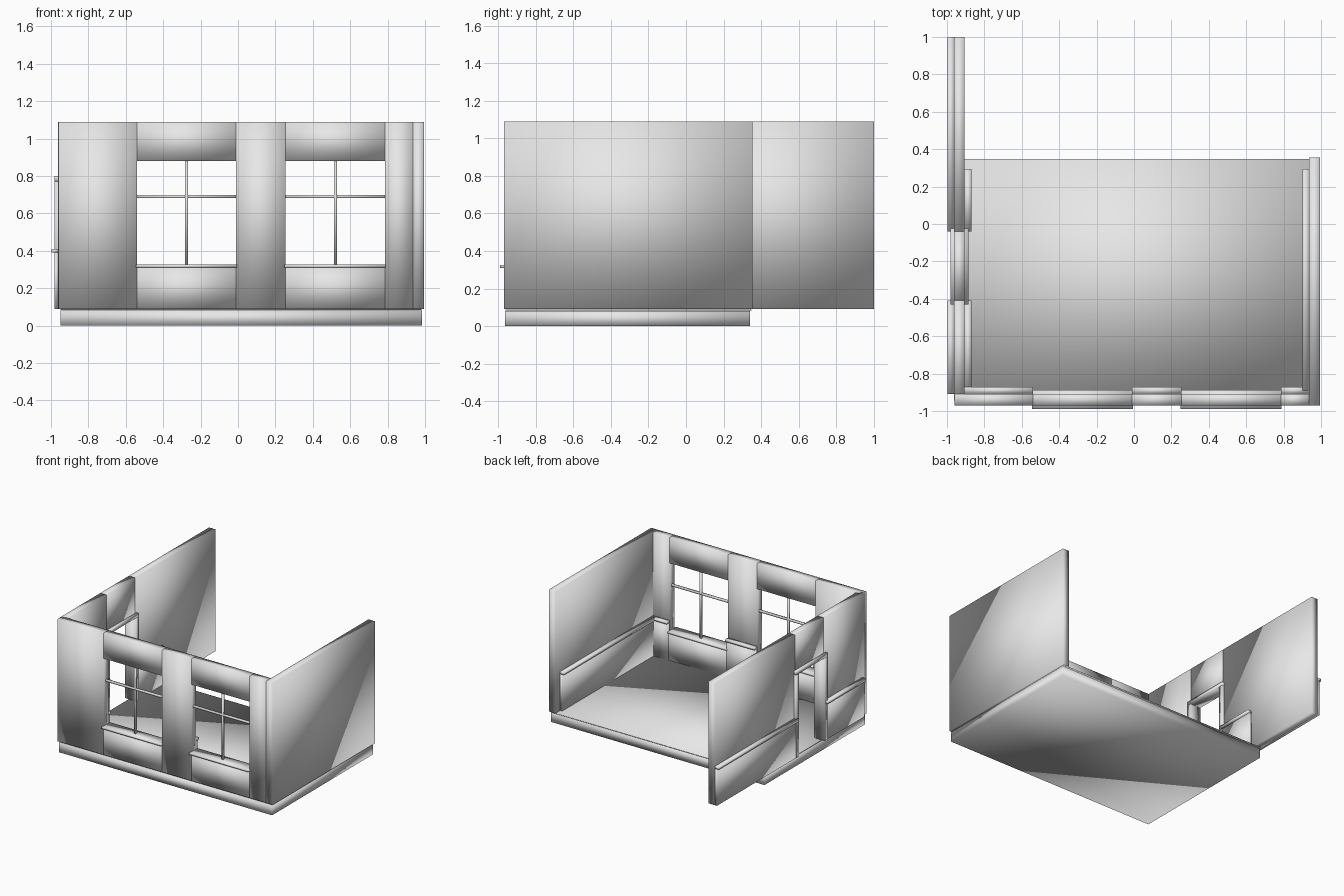
import bpy
import bmesh

cube = bpy.data.objects.get("Cube")
if cube:
    bpy.data.objects.remove(cube, do_unlink=True)

plaster = bpy.data.materials.new("pale_grey")
plaster.use_nodes = True
GREY = (0.8, 0.8, 0.8, 1)
plaster.diffuse_color = GREY
plaster.node_tree.nodes["Principled BSDF"].inputs["Base Color"].default_value = GREY


def box(name, xs, ys, zs):
    """Softly shaded block spanning the given ranges."""
    bm = bmesh.new()
    bmesh.ops.create_cube(bm, size=1)
    for v in bm.verts:
        v.co = [r[0] + (c + 0.5) * (r[1] - r[0]) for c, r in zip(v.co, (xs, ys, zs))]
    for f in bm.faces:
        f.smooth = True
    mesh = bpy.data.meshes.new(name)
    bm.to_mesh(mesh)
    bm.free()
    mesh.materials.append(plaster)
    obj = bpy.data.objects.new(name, mesh)
    bpy.context.collection.objects.link(obj)
    return obj


BASE, TOP = 0.09, 1.09
RAIL = (0.39, 0.41)
PANEL = (BASE, RAIL[0])


def span(start, offset):
    return tuple(sorted((start, start + offset)))


def wainscot_x(name, face, side, ys):
    """Panel and rail on a side wall; side is the way it projects."""
    box(name + "_panel", span(face, side * 0.018), ys, PANEL)
    box(name + "_rail", span(face, side * 0.035), ys, RAIL)


# Floor
box("floor_slab", (-0.95, 0.985), (-0.965, 0.34), (0, 0.08))
box("floor_surface", (-0.95, 0.98), (-0.96, 0.348), (0.083, 0.089))

# Left wall
box("left_wall", (0.935, 0.995), (-0.97, 0.355), (BASE, TOP))
wainscot_x("left_wainscot", 0.935, -1, (-0.89, 0.295))

# Front wall piers with wainscot inside
FRONT, INNER = -0.97, -0.908
piers = [(-0.96, -0.54), (-0.01, 0.255), (0.785, 0.935)]
for i, xs in enumerate(piers):
    box(f"front_pier_{i}", xs, (FRONT, INNER), (BASE, TOP))
    inside = (max(xs[0], -0.905), min(xs[1], 0.935))
    box(f"pier_panel_{i}", inside, (INNER, INNER + 0.018), PANEL)
    box(f"pier_rail_{i}", inside, (INNER, INNER + 0.036), RAIL)

# Windows between the piers
for i in range(2):
    a, b = piers[i][1], piers[i + 1][0]
    mid = (a + b) / 2
    box(f"window_lintel_{i}", (a, b), (FRONT, INNER), (0.88, TOP))
    box(f"window_apron_{i}", (a, b), (FRONT, INNER), (BASE, 0.31))
    box(f"window_panel_{i}", (a, b), (INNER, -0.895), (BASE, 0.31))
    box(f"window_sill_{i}", (a - 0.006, b + 0.004), (-0.99, -0.888), (0.31, 0.326))
    box(f"window_mullion_{i}", (mid - 0.008, mid + 0.008), (-0.946, -0.93), (0.326, 0.88))
    box(f"window_bar_{i}", (a, b), (-0.946, -0.93), (0.682, 0.698))

# Right wall with a doorway
WALL = (-0.963, -0.905)
box("right_wall_back", WALL, (-0.04, 1.0), (BASE, TOP))
box("right_wall_front", WALL, (-0.945, -0.41), (BASE, TOP))
box("door_lintel", WALL, (-0.41, -0.04), (0.785, TOP))
wainscot_x("back_outer_wainscot", WALL[0], -1, (-0.04, 1.0))
wainscot_x("front_outer_wainscot", WALL[0], -1, (-0.91, -0.41))
wainscot_x("back_inner_wainscot", WALL[1], 1, (-0.04, 0.295))
wainscot_x("front_inner_wainscot", WALL[1], 1, (-0.908, -0.41))

# Door frame
FRAME = (-0.982, -0.886)
box("door_jamb_back", FRAME, (-0.06, -0.025), (BASE, 0.77))
box("door_jamb_front", FRAME, (-0.43, -0.395), (BASE, 0.77))
box("door_head", FRAME, (-0.43, -0.025), (0.77, 0.8))
